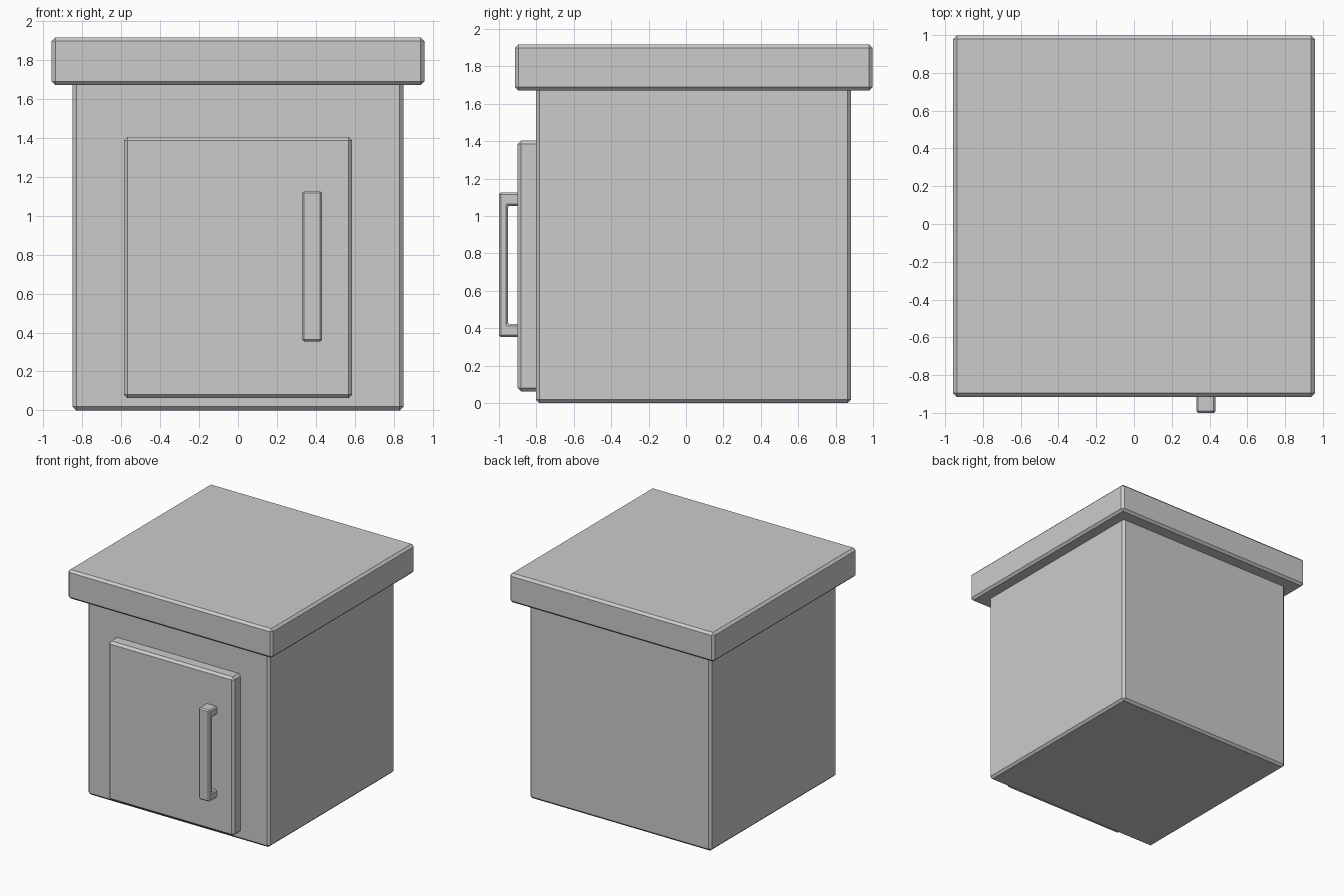
import bpy, bmesh

if "Cube" in bpy.data.objects:
    bpy.data.objects.remove(bpy.data.objects["Cube"])


def finish(name, bm, bevel):
    bmesh.ops.recalc_face_normals(bm, faces=bm.faces)
    mesh = bpy.data.meshes.new(name)
    bm.to_mesh(mesh)
    bm.free()
    obj = bpy.data.objects.new(name, mesh)
    bpy.context.collection.objects.link(obj)
    mod = obj.modifiers.new("chamfer", 'BEVEL')
    mod.width = bevel
    mod.segments = 1
    return obj


def extrude_x(name, profile, x0, x1, bevel):
    """Extrude a (y, z) profile along x and chamfer its edges."""
    bm = bmesh.new()
    face = bm.faces.new([bm.verts.new((x0, y, z)) for y, z in profile])
    ext = bmesh.ops.extrude_face_region(bm, geom=[face])
    verts = [g for g in ext["geom"] if isinstance(g, bmesh.types.BMVert)]
    bmesh.ops.translate(bm, verts=verts, vec=(x1 - x0, 0, 0))
    return finish(name, bm, bevel)


def box(name, half_x, y0, y1, z0, z1, bevel):
    profile = [(y0, z0), (y1, z0), (y1, z1), (y0, z1)]
    return extrude_x(name, profile, -half_x, half_x, bevel)


# Cabinet body and overhanging top
box("cabinet_body", 0.85, -0.802, 0.883, 0.0, 1.69, 0.019)
box("cabinet_top", 0.957, -0.915, 0.998, 1.671, 1.917, 0.019)

# Door, set slightly into the body so only its front edges look chamfered
box("door", 0.587, -0.90, -0.78, 0.063, 1.405, 0.019)

# Bracket-shaped pull handle, feet sunk into the door
handle = [(-0.88, 0.353), (-1.0, 0.353), (-1.0, 1.126), (-0.88, 1.126),
          (-0.88, 1.055), (-0.953, 1.055), (-0.953, 0.422), (-0.88, 0.422)]
extrude_x("door_handle", handle, 0.33, 0.432, 0.01)
